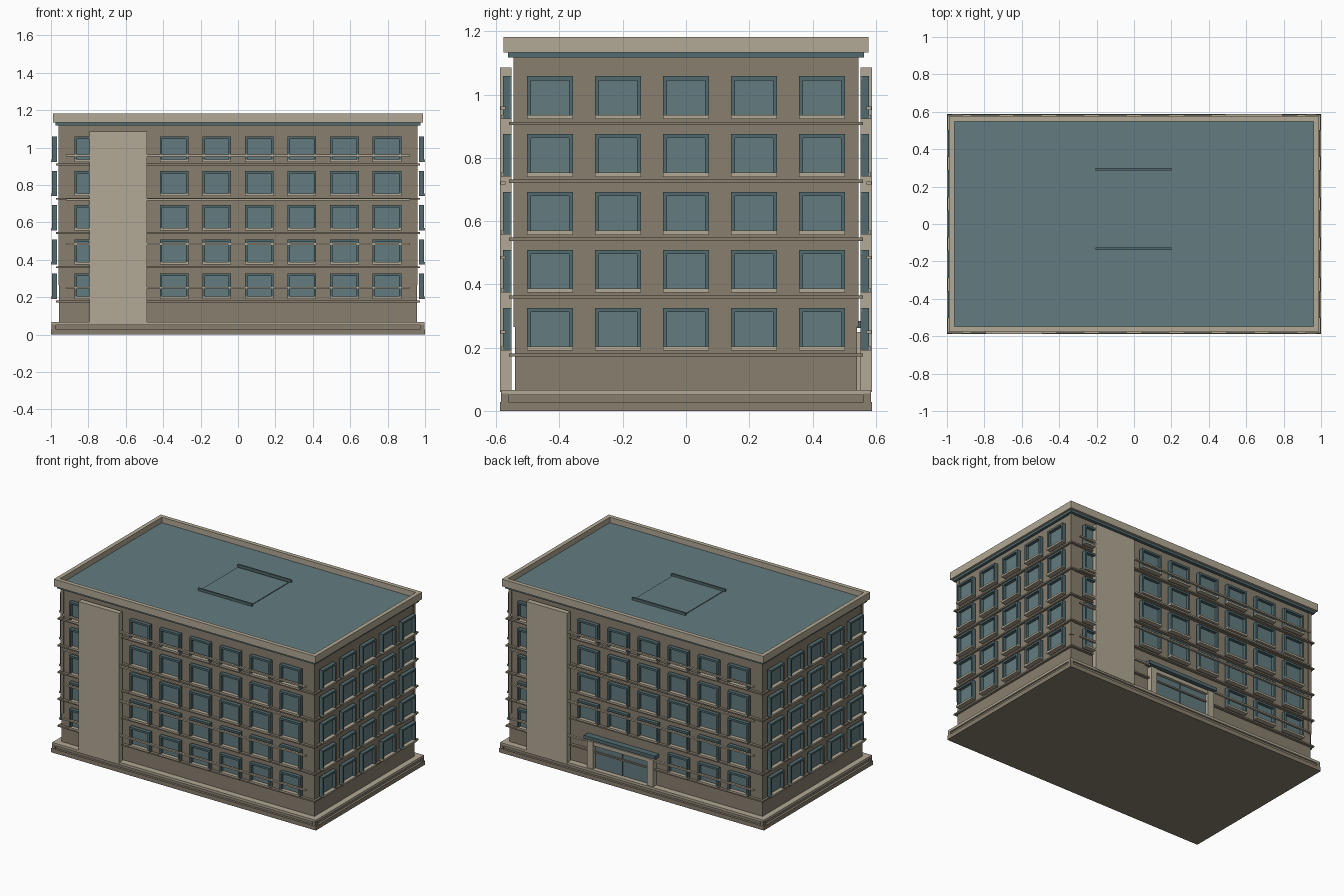
import bpy, bmesh, math
from mathutils import Matrix, Vector

cube = bpy.data.objects.get("Cube")
if cube:
    bpy.data.objects.remove(cube, do_unlink=True)


def material(name, rgb):
    m = bpy.data.materials.new(name)
    m.use_nodes = True
    lin = [((c / 255 + 0.055) / 1.055) ** 2.4 for c in rgb] + [1]
    m.diffuse_color = lin
    m.node_tree.nodes["Principled BSDF"].inputs["Base Color"].default_value = lin
    return m


WALL = material("brown stone", (136, 126, 110))
TRIM = material("pale stone", (178, 169, 149))
GLASS = material("teal glass", (99, 124, 128))
FRAME = material("dark teal", (82, 106, 110))

HX, HY = 0.957, 0.541      # half size of the walls
FLOOR = 0.183              # storey height
# each side: turn about z, distance of wall from centre
SIDES = {"front": (0, HY), "right": (90, HX), "back": (180, HY), "left": (270, HX)}


def add_box(bm, lo, hi, side=None):
    """Box from lo to hi; with a side, coordinates are (along wall, out of wall, height)."""
    lo, hi = Vector(lo), Vector(hi)
    size, mid = hi - lo, (lo + hi) / 2
    mat = Matrix.Translation(mid) @ Matrix.Diagonal((*size, 1))
    if side:
        turn, dist = SIDES[side]
        mat = (Matrix.Rotation(math.radians(turn), 4, "Z") @ Matrix.Translation((0, -dist, 0))
               @ Matrix.Diagonal((1, -1, 1, 1)) @ mat)
    made = bmesh.ops.create_cube(bm, size=1, matrix=mat)
    if side:
        bmesh.ops.reverse_faces(bm, faces=list({f for v in made["verts"] for f in v.link_faces}))


def finish(name, bm, mat):
    mesh = bpy.data.meshes.new(name)
    bm.to_mesh(mesh)
    bm.free()
    mesh.materials.append(mat)
    obj = bpy.data.objects.new(name, mesh)
    bpy.context.collection.objects.link(obj)
    return obj


def slab(name, hx, hy, z0, z1, mat):
    bm = bmesh.new()
    add_box(bm, (-hx, -hy, z0), (hx, hy, z1))
    return finish(name, bm, mat)


def parts(name, mat, boxes):
    """One object from many boxes given as (lo, hi, side)."""
    bm = bmesh.new()
    for b in boxes:
        add_box(bm, *b)
    return finish(name, bm, mat)


# base and main body
slab("base_slab", 1.0, 0.588, 0, 0.028, WALL)
slab("plinth", 0.985, 0.573, 0.028, 0.05, WALL)
slab("plinth_coping", 0.996, 0.584, 0.05, 0.067, TRIM)
slab("walls", HX, HY, 0.067, 1.12, WALL)
parts("plinth_corner_blocks", WALL, [
    ((sx * 0.985 - 0.012, sy * 0.573 - 0.012, 0.028), (sx * 0.985 + 0.012, sy * 0.573 + 0.012, 0.055))
    for sx in (-1, 1) for sy in (-1, 1)])

# corner strips and floor ledges
parts("corner_strips", WALL, [
    ((sx * (HX - 0.008) - 0.012, sy * (HY - 0.008) - 0.012, 0.265),
     (sx * (HX - 0.008) + 0.012, sy * (HY - 0.008) + 0.012, 1.12))
    for sx in (-1, 1) for sy in (-1, 1)])
for i in range(5):
    z = 0.177 + i * FLOOR
    slab("floor_ledge", 0.972, 0.56, z - 0.005, z + 0.005, WALL)

# windows on all sides
glass, frames, sills = [], [], []
for side in SIDES:
    long_side = side in ("front", "back")
    count, step, half = (8, 0.2275, 0.077) if long_side else (5, 0.215, 0.073)
    for col in range(count):
        u = (col - (count - 1) / 2) * step
        if long_side and col == 1:
            continue                        # behind the tall panel
        for level in range(5):
            if side == "back" and level == 0 and 2 <= col <= 4:
                continue                    # entrance
            z0 = 0.193 + level * FLOOR
            z1, t = z0 + 0.133, 0.013
            glass.append(((u - half, 0.011, z0), (u + half, 0.017, z1), side))
            for s in (-1, 1):
                a, b = sorted((u + s * half, u + s * (half - t)))
                frames.append(((a, 0.011, z0), (b, 0.038, z1 - t), side))
            frames.append(((u - half, 0.011, z1 - t), (u + half, 0.038, z1), side))
            sills.append(((u - half, 0.011, z0 - 0.002), (u + half, 0.043, z0 + 0.011), side))
parts("window_glass", GLASS, glass)
parts("window_frames", FRAME, frames)
parts("window_sills", TRIM, sills)

# tall panels and long rails, front and back
for side in ("front", "back"):
    parts(side + "_tall_panel", TRIM, [((-0.795, 0.011, 0.06), (-0.487, 0.046, 1.085), side)])
    parts(side + "_rails", TRIM, [
        ((-0.92, 0.03, z - 0.005), (0.92, 0.045, z + 0.005), side)
        for z in (0.25, 0.485, 0.721, 0.957)
    ] if side == "front" else [
        ((a, 0.03, z - 0.005), (0.92, 0.045, z + 0.005), side)
        for z, a in ((0.25, 0.16), (0.485, -0.92), (0.721, -0.92), (0.957, -0.92))
    ])
parts("back_rail_short", TRIM, [((-0.92, 0.03, 0.245), (-0.36, 0.045, 0.255), "back")])

# entrance at the back
E0, E1 = -0.345, 0.155
parts("entrance_pillars", TRIM, [
    ((a, 0, 0.06), (a + 0.045, 0.035, 0.25), "back") for a in (E0, E1 - 0.045)])
parts("entrance_lintel", TRIM, [((E0, 0, 0.225), (E1, 0.03, 0.25), "back")])
parts("entrance_glass", GLASS, [((E0 + 0.045, 0, 0.067), (E1 - 0.045, 0.01, 0.225), "back")])
mid = (E0 + E1) / 2
parts("entrance_mullion", FRAME, [((mid - 0.004, 0, 0.067), (mid + 0.004, 0.014, 0.225), "back")])
parts("entrance_canopy", FRAME, [((E0 - 0.02, 0, 0.262), (E1 + 0.02, 0.042, 0.285), "back")])

# cornice, roof and parapet
slab("cornice", 0.975, 0.562, 1.117, 1.135, FRAME)
slab("roof", 0.97, 0.56, 1.135, 1.145, GLASS)
PX, PY, T = 0.988, 0.577, 0.028
parapet = []
for s in (-1, 1):
    a, b = sorted((s * PX, s * (PX - T)))
    parapet.append(((a, -PY, 1.133), (b, PY, 1.182)))
    a, b = sorted((s * PY, s * (PY - T)))
    parapet.append(((-PX + T, a, 1.133), (PX - T, b, 1.182)))
parts("parapet", TRIM, parapet)

# roof hatch with two bars
parts("roof_hatch", GLASS, [((-0.195, -0.12, 1.14), (0.19, 0.275, 1.15))])
parts("roof_hatch_bars", FRAME, [
    ((-0.205, y - 0.006, 1.14), (0.2, y + 0.006, 1.162)) for y in (-0.132, 0.293)])
